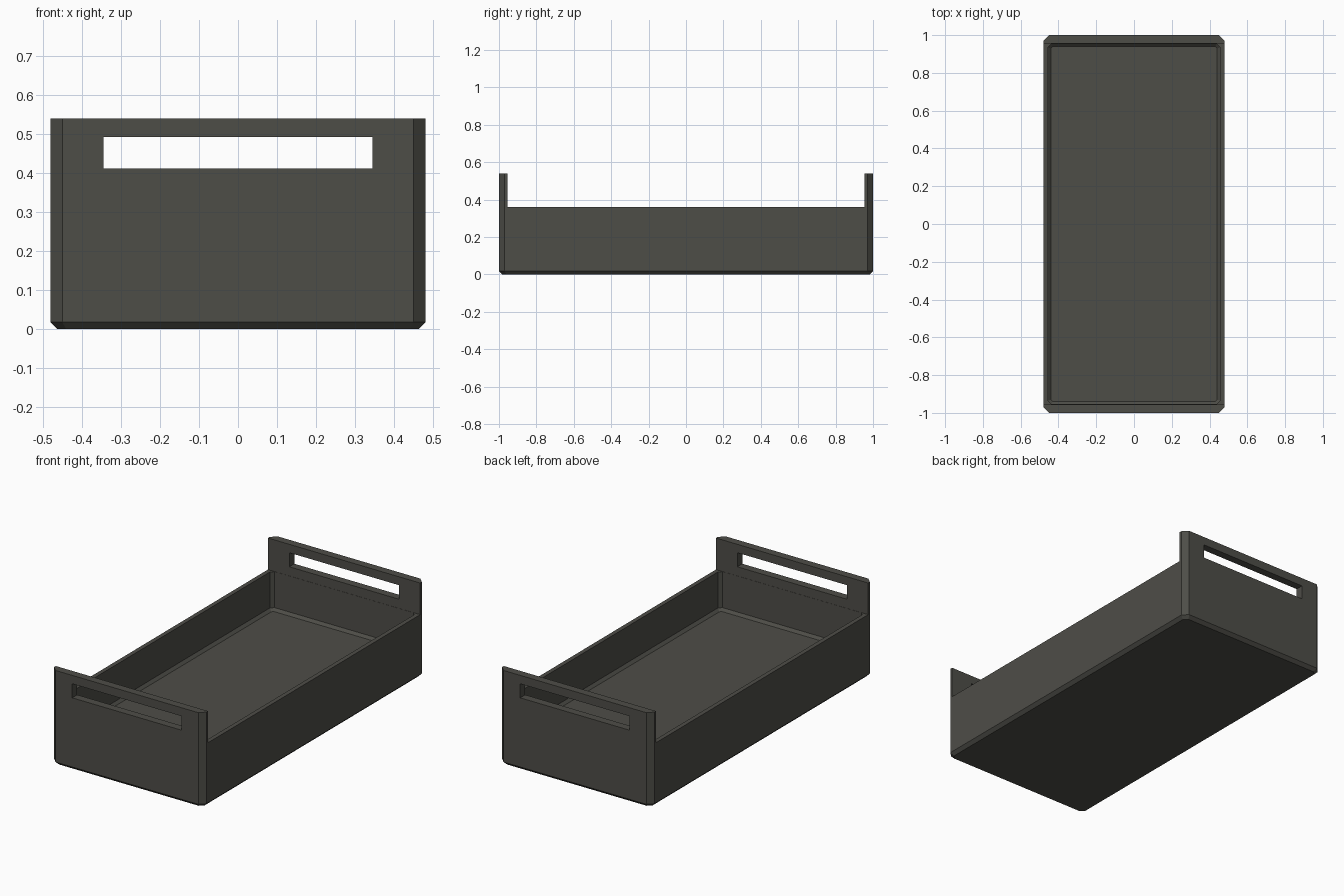
import bpy, bmesh

if "Cube" in bpy.data.objects:
    bpy.data.objects.remove(bpy.data.objects["Cube"])

mat = bpy.data.materials.new("dark olive grey")
mat.diffuse_color = (0.076, 0.075, 0.064, 1)
mat.use_nodes = True
mat.node_tree.nodes["Principled BSDF"].inputs["Base Color"].default_value = mat.diffuse_color


def loft(name, levels):
    """Chamfered-rectangle loft; each level is (half x, half y, corner chamfer, z)."""
    bm = bmesh.new()
    rings = []
    for hx, hy, c, z in levels:
        pts = [(hx, -hy + c), (hx, hy - c), (hx - c, hy), (-hx + c, hy),
               (-hx, hy - c), (-hx, -hy + c), (-hx + c, -hy), (hx - c, -hy)]
        rings.append([bm.verts.new((x, y, z)) for x, y in pts])
    for a, b in zip(rings, rings[1:]):
        for i in range(8):
            j = (i + 1) % 8
            bm.faces.new((a[i], a[j], b[j], b[i]))
    bm.faces.new(rings[0][::-1])
    bm.faces.new(rings[-1])
    return make(name, bm)


def box(name, x, y, z0, z1):
    bm = bmesh.new()
    bmesh.ops.create_cube(bm, size=1)
    for v in bm.verts:
        v.co = (v.co.x * 2 * x, v.co.y * 2 * y, z0 + (v.co.z + 0.5) * (z1 - z0))
    return make(name, bm)


def make(name, bm):
    bmesh.ops.recalc_face_normals(bm, faces=bm.faces)
    me = bpy.data.meshes.new(name)
    bm.to_mesh(me)
    bm.free()
    me.materials.append(mat)
    ob = bpy.data.objects.new(name, me)
    bpy.context.collection.objects.link(ob)
    return ob


# Solid tray body with chamfered corners and bottom edge
tray = loft("tray", [(0.462, 0.982, 0.022, 0), (0.48, 1.0, 0.03, 0.018),
                     (0.48, 1.0, 0.03, 0.54)])

# Cutters: low side walls, inner cavity, handle slots through both ends
cutters = [
    box("side_wall_cutter", 0.7, 0.955, 0.36, 0.8),
    loft("cavity_cutter", [(0.44, 0.939, 0.01, 0.14), (0.455, 0.954, 0.018, 0.155),
                           (0.455, 0.954, 0.018, 0.45)]),
    box("handle_slot_cutter", 0.345, 1.3, 0.412, 0.492),
]
for c in cutters:
    m = tray.modifiers.new(c.name, 'BOOLEAN')
    m.operation = 'DIFFERENCE'
    m.solver = 'EXACT'
    m.object = c

# Bake the cuts and remove the helpers
bpy.context.view_layer.objects.active = tray
tray.select_set(True)
for c in cutters:
    bpy.ops.object.modifier_apply(modifier=c.name)
for c in cutters:
    bpy.data.objects.remove(c, do_unlink=True)
